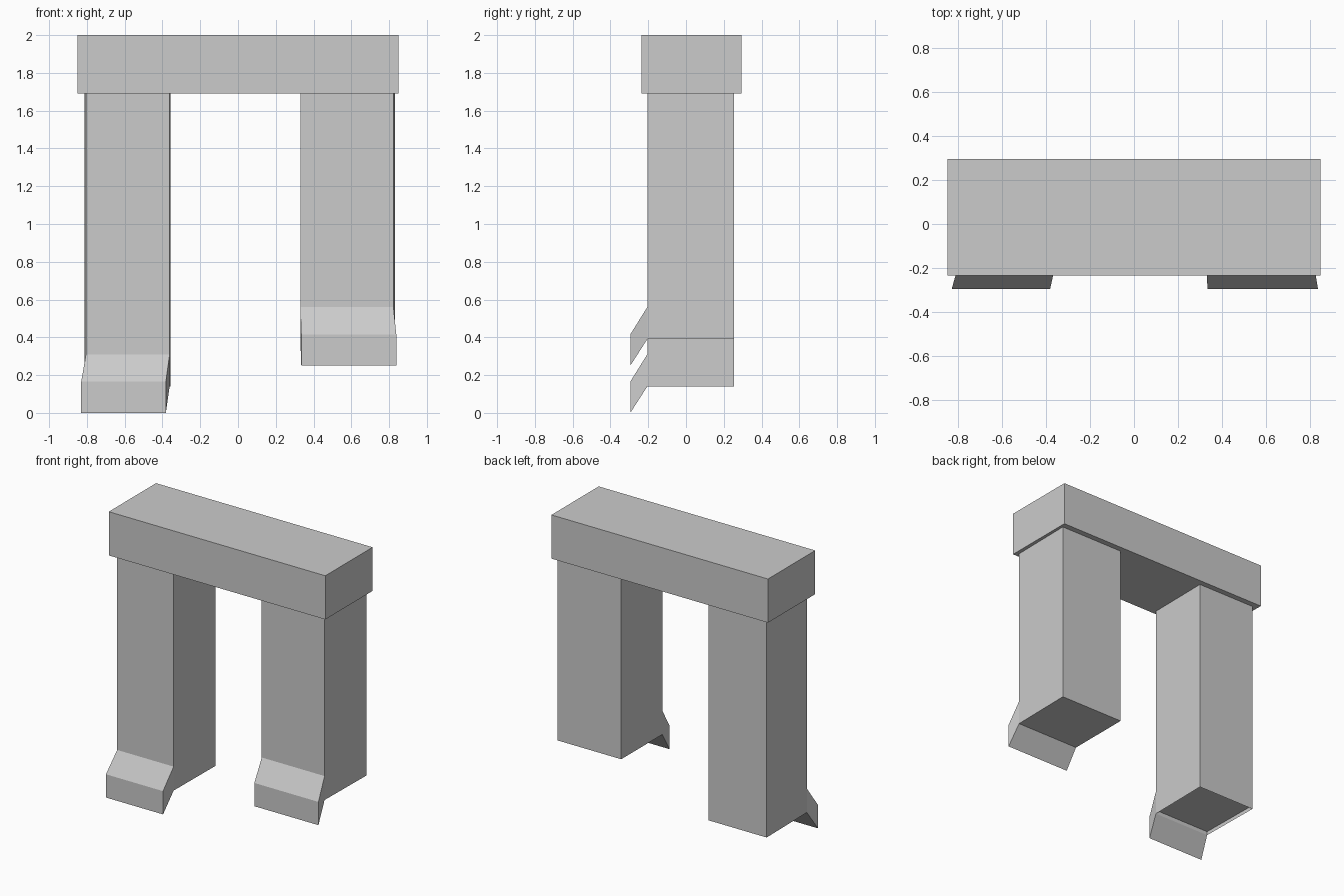
import bpy, bmesh

cube = bpy.data.objects.get("Cube")
if cube:
    bpy.data.objects.remove(cube, do_unlink=True)

grey = bpy.data.materials.new("plain grey")
grey.use_nodes = True
grey.diffuse_color = (0.6, 0.6, 0.6, 1)
grey.node_tree.nodes["Principled BSDF"].inputs["Base Color"].default_value = (0.6, 0.6, 0.6, 1)

BEAM_BOTTOM, BEAM_TOP = 1.69, 2.0
LEG_FRONT, LEG_BACK, TOE = -0.205, 0.255, -0.295


def finish(name, bm):
    bmesh.ops.recalc_face_normals(bm, faces=bm.faces)
    mesh = bpy.data.meshes.new(name)
    bm.to_mesh(mesh)
    bm.free()
    mesh.materials.append(grey)
    obj = bpy.data.objects.new(name, mesh)
    bpy.context.collection.objects.link(obj)
    return obj


def box(name, x, y, z):
    bm = bmesh.new()
    bmesh.ops.create_cube(bm, size=1)
    for v in bm.verts:
        v.co = [r[0] if c < 0 else r[1] for c, r in zip(v.co, (x, y, z))]
    return finish(name, bm)


def leg(name, back, front, toe, bottom, drop, recess=0):
    """Square shaft with a forward-sloping foot lip; x ranges for back, front and toe."""
    bm = bmesh.new()

    def pair(xs, y, z):
        return [bm.verts.new((x, y, z)) for x in xs]

    top_back = pair(back, LEG_BACK, BEAM_BOTTOM)
    top_front = pair(front, LEG_FRONT, BEAM_BOTTOM)
    ankle = pair(front, LEG_FRONT, bottom + 0.17)
    toe_top = pair(toe, TOE, bottom - drop + 0.165)
    toe_tip = pair(toe, TOE, bottom - drop)
    heel = pair(front, LEG_FRONT, bottom)
    base_back = pair(back, LEG_BACK, bottom)

    # strips running round the leg from top to back
    outline = [top_back, top_front, ankle, toe_top, toe_tip, heel, base_back]
    for i, a in enumerate(outline):
        b = outline[(i + 1) % len(outline)]
        face = bm.faces.new((a[0], a[1], b[1], b[0]))
        if a is heel:
            sole = face
    # shaft and foot sides
    for s in (0, 1):
        bm.faces.new([p[s] for p in (top_back, top_front, ankle, heel, base_back)])
        bm.faces.new([p[s] for p in (ankle, toe_top, toe_tip, heel)])
    bmesh.ops.recalc_face_normals(bm, faces=bm.faces)
    # shallow hollow under the shaft
    if recess:
        bmesh.ops.inset_individual(bm, faces=[sole], thickness=0.003, depth=-recess)
    return finish(name, bm)


box("top_beam", (-0.85, 0.85), (-0.235, 0.295), (BEAM_BOTTOM, BEAM_TOP))
leg("right_leg", (-0.812, -0.357), (-0.805, -0.362), (-0.83, -0.382), 0.14, 0.14, recess=0.025)
leg("left_leg", (0.33, 0.83), (0.33, 0.823), (0.335, 0.838), 0.39, 0.14)
